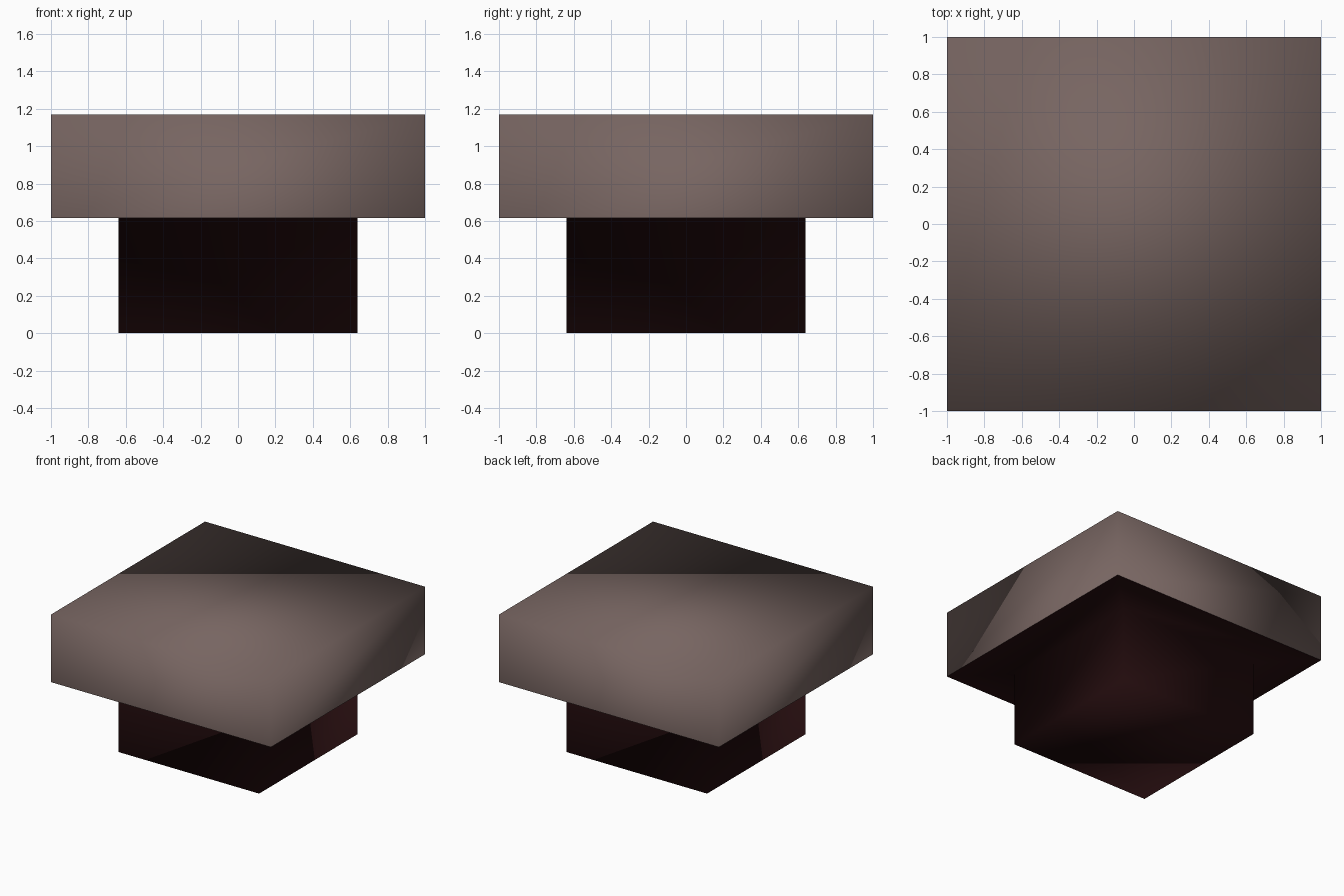
import bpy

if "Cube" in bpy.data.objects:
    bpy.data.objects.remove(bpy.data.objects["Cube"])

def make_material(name, rgb):
    mat = bpy.data.materials.new(name)
    mat.diffuse_color = (*rgb, 1.0)
    mat.use_nodes = True
    mat.node_tree.nodes["Principled BSDF"].inputs["Base Color"].default_value = mat.diffuse_color
    return mat

def square_loft(name, profile, mat, close_bottom=False, close_top=False):
    """Smooth-shaded skin through square loops given as (half width, z)."""
    verts, faces = [], []
    for h, z in profile:
        verts += [(-h, -h, z), (h, -h, z), (h, h, z), (-h, h, z)]
    for k in range(len(profile) - 1):
        a = 4 * k
        for i in range(4):
            j = (i + 1) % 4
            faces.append((a + i, a + j, a + 4 + j, a + 4 + i))
    if close_bottom:
        faces.append((3, 2, 1, 0))
    if close_top:
        n = len(verts)
        faces.append((n - 4, n - 3, n - 2, n - 1))
    mesh = bpy.data.meshes.new(name)
    mesh.from_pydata(verts, [], faces)
    mesh.materials.append(mat)
    mesh.polygons.foreach_set("use_smooth", [True] * len(mesh.polygons))
    mesh.update()
    obj = bpy.data.objects.new(name, mesh)
    bpy.context.collection.objects.link(obj)
    return obj

cap_mat = make_material("taupe_cap", (0.185, 0.13, 0.12))
base_mat = make_material("dark_maroon_base", (0.021, 0.0045, 0.0052))

# Wide slab on top
square_loft("cap", [(1.0, 0.615), (1.0, 1.17)], cap_mat, close_top=True)

# Narrow pedestal that flares into the underside of the slab
square_loft("pedestal", [(0.64, 0.0), (0.64, 0.615), (1.0, 0.615)],
            base_mat, close_bottom=True)
